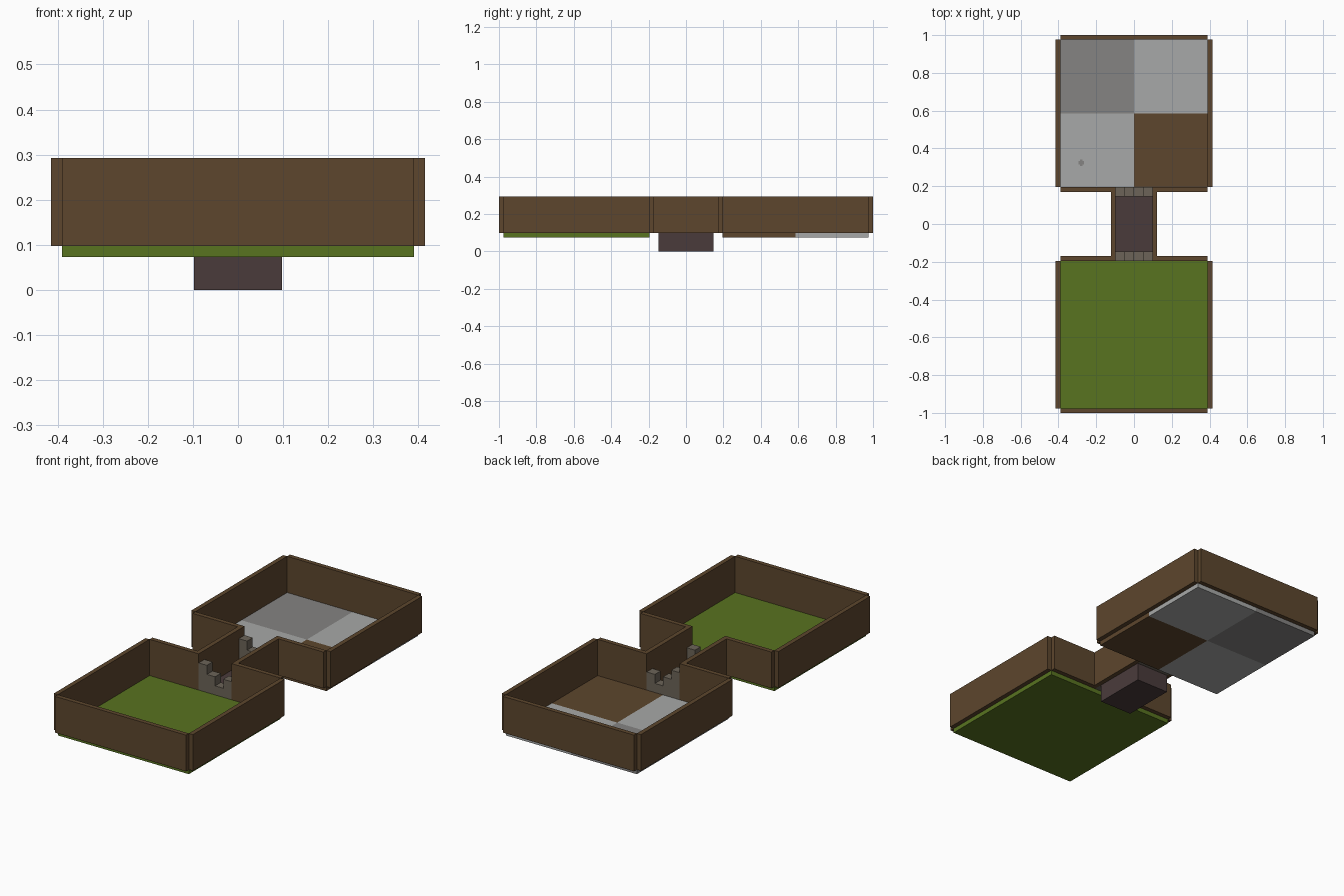
import bpy, bmesh

if "Cube" in bpy.data.objects:
    bpy.data.objects.remove(bpy.data.objects["Cube"])

U = 1 / 41  # the model sits on a regular block grid of this size


def material(name, r, g, b):
    def lin(c):
        c /= 255
        return c / 12.92 if c <= 0.04045 else ((c + 0.055) / 1.055) ** 2.4
    m = bpy.data.materials.new(name)
    m.diffuse_color = (lin(r), lin(g), lin(b), 1)
    m.use_nodes = True
    m.node_tree.nodes["Principled BSDF"].inputs["Base Color"].default_value = m.diffuse_color
    return m


WOOD = material("brown", 93, 70, 45)
GRASS = material("grass green", 88, 115, 32)
LIGHT = material("light grey", 167, 169, 168)
DARK = material("mid grey", 133, 131, 130)
STONE = material("stone", 108, 100, 88)
PIT = material("dark mauve", 74, 59, 59)


def boxes(name, mat, spans):
    """One object from boxes (x0, x1, y0, y1, z0, z1) in grid units."""
    bm = bmesh.new()
    for x0, x1, y0, y1, z0, z1 in spans:
        vs = bmesh.ops.create_cube(bm, size=1)["verts"]
        for v in vs:
            v.co = ((x1 if v.co.x > 0 else x0) * U,
                    (y1 if v.co.y > 0 else y0) * U,
                    (z1 if v.co.z > 0 else z0) * U)
    me = bpy.data.meshes.new(name)
    bm.to_mesh(me)
    bm.free()
    me.materials.append(mat)
    ob = bpy.data.objects.new(name, me)
    bpy.context.collection.objects.link(ob)
    return ob


def y_span(side, a, b):
    return tuple(sorted((side * a, side * b)))


# floors
boxes("grass_floor", GRASS, [(-16, 16, -40, -8, 3, 4)])
boxes("floor_back_left", DARK, [(-16, 0, 24, 40, 3, 4)])
boxes("floor_back_right", LIGHT, [(0, 16, 24, 40, 3, 4)])
boxes("floor_front_left", LIGHT, [(-16, 0, 8, 24, 3, 4)])
boxes("floor_front_right", WOOD, [(0, 16, 8, 24, 3, 4)])

# small grey patch lying on the floor
boxes("floor_patch", DARK, [(-12.0, -10.9, 12.9, 13.7, 4, 4.08),
                            (-11.7, -11.2, 12.6, 14.0, 4, 4.06)])

# room walls
for side, room in ((-1, "front"), (1, "back")):
    end, long, inner = y_span(side, 40, 41), y_span(side, 8, 40), y_span(side, 7, 8)
    boxes(room + "_end_wall", WOOD, [(-16, 16, *end, 4, 12)])
    boxes(room + "_side_walls", WOOD, [(-17, -16, *long, 4, 12), (16, 17, *long, 4, 12)])
    boxes(room + "_inner_walls", WOOD, [(-16, -4, *inner, 4, 12), (4, 16, *inner, 4, 12)])
    # broken stone wall of stepped blocks across the passage
    gate = y_span(side, 6, 8)
    boxes(room + "_stone_steps", STONE,
          [(-4 + 2 * i, -2 + 2 * i, *gate, 4, 4 + 2 * h) for i, h in enumerate((3, 2, 1, 2))])

# passage between the rooms
boxes("passage_walls", WOOD, [(-5, -4, -7, 7, 4, 12), (4, 5, -7, 7, 4, 12)])
boxes("passage_block", PIT, [(-4, 4, -6, 6, 0, 4)])
